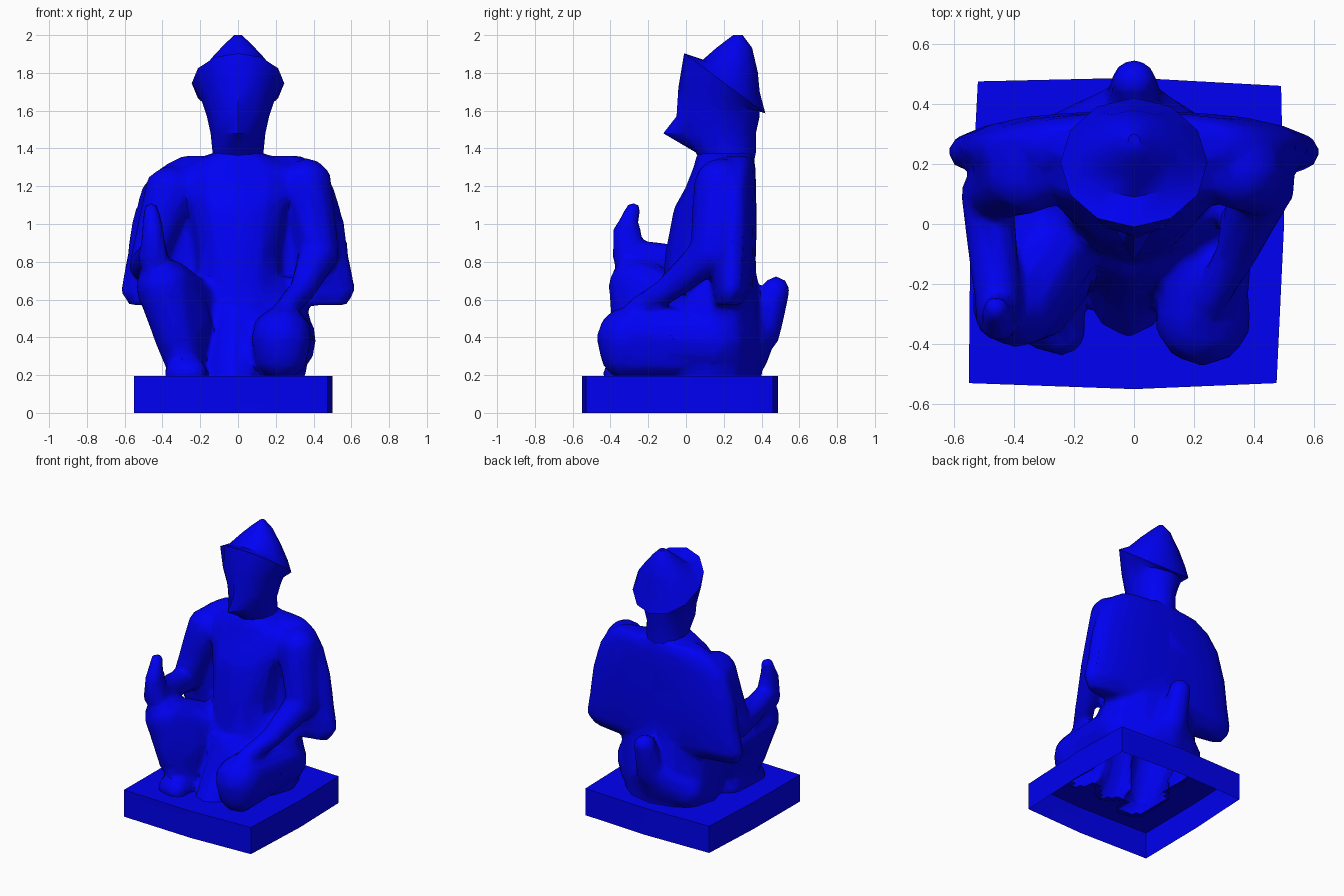
import bpy, bmesh, math
from mathutils import Vector

if "Cube" in bpy.data.objects:
    bpy.data.objects.remove(bpy.data.objects["Cube"])

TOP = .195
blue = bpy.data.materials.new("blue")
blue.diffuse_color = (0.0, 0.0, 0.9, 1)
blue.use_nodes = True
blue.node_tree.nodes["Principled BSDF"].inputs["Base Color"].default_value = blue.diffuse_color


def make(name, bm, recalc=True):
    if recalc:
        bmesh.ops.recalc_face_normals(bm, faces=bm.faces)
    me = bpy.data.meshes.new(name)
    bm.to_mesh(me)
    bm.free()
    ob = bpy.data.objects.new(name, me)
    bpy.context.collection.objects.link(ob)
    me.materials.append(blue)
    return ob


def smooth(ob, angle):
    bpy.ops.object.select_all(action='DESELECT')
    ob.select_set(True)
    bpy.context.view_layer.objects.active = ob
    bpy.ops.object.shade_smooth_by_angle(angle=math.radians(angle))


def loft(bm, rings, n=12, power=1.0):
    """Closed skin through rings of (x, y, z, rx, ry, tilt)."""
    def p(v):
        return math.copysign(abs(v) ** power, v)
    loops = []
    for x, y, z, rx, ry, tilt in rings:
        loop = []
        for i in range(n):
            a = math.tau * i / n - math.pi / 2
            dy = ry * p(math.sin(a))
            loop.append(bm.verts.new((x + rx * p(math.cos(a)), y + dy, z + tilt * dy)))
        loops.append(loop)
    for a, b in zip(loops, loops[1:]):
        for i in range(n):
            bm.faces.new((a[i], a[(i + 1) % n], b[(i + 1) % n], b[i]))
    bm.faces.new(loops[0][::-1])
    bm.faces.new(loops[-1])
    return loops


def hull(bm, balls):
    """Convex hull around balls (x, y, z, r)."""
    part = bmesh.new()
    for x, y, z, r in balls:
        s = bmesh.ops.create_icosphere(part, subdivisions=2, radius=r)
        bmesh.ops.translate(part, verts=s["verts"], vec=Vector((x, y, z)))
    h = bmesh.ops.convex_hull(part, input=part.verts)
    inner = {g for g in h["geom_interior"] if isinstance(g, bmesh.types.BMVert)}
    bmesh.ops.delete(part, geom=list(inner), context='VERTS')
    me = bpy.data.meshes.new("tmp")
    part.to_mesh(me)
    part.free()
    bm.from_mesh(me)
    bpy.data.meshes.remove(me)


def limb(bm, pts):
    for pair in zip(pts, pts[1:]):
        hull(bm, pair)


# Head: neck, pointed chin, tilted crown rim and top knot
bm = bmesh.new()
loops = loft(bm, [(0, .22, 1.33, .14, .14, 0), (0, .21, 1.38, .135, .16, 0),
                  (0, .17, 1.48, .145, .2, 0), (0, .185, 1.57, .165, .205, 0),
                  (0, .175, 1.66, .195, .215, -.3),
                  (0, .205, 1.745, .245, .215, -.74),
                  (0, .24, 1.785, .21, .15, -.57),
                  (0, .27, 1.868, .14, .11, -.58),
                  (0, .285, 1.955, .065, .065, -.35), (0, .275, 2.0, .02, .025, 0)])
loops[2][0].co.y = -.12
loops[3][0].co.y = -.05
smooth(make("head_and_crown", bm), 40)

# Body: all soft parts gathered, then fused into one skin
bm = bmesh.new()
# chest
loft(bm, [(0, .12, .5, .24, .26, 0), (0, .13, .85, .23, .24, 0),
          (0, .155, 1.08, .27, .22, 0), (0, .18, 1.2, .32, .18, 0),
          (0, .2, 1.3, .3, .16, 0), (0, .21, 1.38, .13, .15, 0)], power=.9)
# shoulders and cape
loft(bm, [(0, .22, .57, .58, .08, 0), (0, .24, .65, .625, .115, 0),
          (0, .245, .82, .59, .125, 0), (0, .25, 1.0, .565, .125, 0),
          (0, .25, 1.2, .505, .12, 0), (.01, .26, 1.3, .42, .11, 0),
          (.02, .27, 1.36, .32, .08, 0)], n=20, power=.8)
# hips and lap cloth
loft(bm, [(.02, .12, .16, .33, .28, 0), (.02, .13, .4, .38, .28, 0),
          (.01, .14, .58, .36, .26, 0), (0, .14, .72, .3, .235, 0)])
loft(bm, [(-.02, -.1, .16, .17, .3, 0), (-.02, -.06, .35, .16, .21, 0), (0, -.02, .58, .18, .15, 0)])
# raised leg and its foot
limb(bm, [(-.17, .1, .48, .17), (-.39, -.26, .67, .155)])
hull(bm, [(-.39, -.26, .67, .15), (-.32, -.27, .4, .12), (-.28, -.22, .25, .1), (-.25, -.05, .4, .12), (-.22, -.2, .5, .08)])
hull(bm, [(-.28, -.1, .22, .1), (-.31, -.34, .21, .08), (-.24, -.36, .21, .08)])
# kneeling leg and upturned rear foot
limb(bm, [(.24, .15, .38, .18), (.23, -.29, .42, .15)])
limb(bm, [(.23, -.31, .4, .165), (.23, -.31, .32, .15), (.23, .2, .32, .14)])
hull(bm, [(.15, .24, .3, .14), (-.2, .26, .3, .13), (0, .34, .3, .1), (0, .4, .44, .09)])
limb(bm, [(0, .4, .42, .1), (0, .475, .65, .075)])
# resting arm
limb(bm, [(.36, .18, 1.21, .14), (.43, .13, .85, .11), (.34, -.1, .65, .07), (.25, -.26, .55, .06)])
# raised arm, hand and finger
limb(bm, [(-.36, .17, 1.17, .14), (-.49, .1, .78, .09), (-.45, -.28, .84, .08)])
hull(bm, [(-.45, -.31, .82, .08), (-.45, -.335, .96, .055), (-.45, -.29, .96, .055)])
limb(bm, [(-.45, -.32, .96, .06), (-.46, -.28, 1.075, .042)])
body = make("seated_body", bm)
bpy.context.view_layer.objects.active = body
m = body.modifiers.new("fuse", 'REMESH')
m.mode = 'VOXEL'
m.voxel_size = .018
m = body.modifiers.new("soften", 'SMOOTH')
m.factor = .5
m.iterations = 5
m = body.modifiers.new("reduce", 'DECIMATE')
m.ratio = .08
for name in ("fuse", "soften", "reduce"):
    bpy.ops.object.modifier_apply(modifier=name)
if not body.data.materials:
    body.data.materials.append(blue)
smooth(body, 50)


def under_body(p):
    hit, _, normal, _ = body.ray_cast((p.x, p.y, TOP), (0, 0, 1))
    return hit and normal.z > 0


# Plinth: slightly uneven slab, open underneath and where the body rises from it
bm = bmesh.new()
outline = [(-.55, -.53), (0, -.55), (.475, -.53), (.5, 0), (.49, .46), (0, .487), (-.52, .475), (-.545, 0)]
low = [bm.verts.new((x, y, 0)) for x, y in outline]
top = [bm.verts.new((x, y, TOP)) for x, y in outline]
lid = bm.faces.new(top)
for i in range(len(low)):
    j = (i + 1) % len(low)
    bm.faces.new((low[i], low[j], top[j], top[i]))
bm.normal_update()
for axis in ((1, 0, 0), (0, 1, 0)):
    for k in range(-13, 14):
        flat = [f for f in bm.faces if f.normal.z > .9]
        geom = flat + list({e for f in flat for e in f.edges}) + list({v for f in flat for v in f.verts})
        bmesh.ops.bisect_plane(bm, geom=geom, plane_co=Vector(axis) * k * .04, plane_no=axis)
        bm.normal_update()
hidden = [f for f in bm.faces if f.normal.z > .9 and all(under_body(v.co) for v in f.verts)]
bmesh.ops.delete(bm, geom=hidden, context='FACES')
smooth(make("plinth", bm, recalc=False), 30)

# Trim the body flush with the plinth top
bm = bmesh.new()
bm.from_mesh(body.data)
bmesh.ops.bisect_plane(bm, geom=bm.verts[:] + bm.edges[:] + bm.faces[:], plane_co=(0, 0, TOP - .005),
                       plane_no=(0, 0, 1), clear_inner=True)
bm.to_mesh(body.data)
bm.free()
